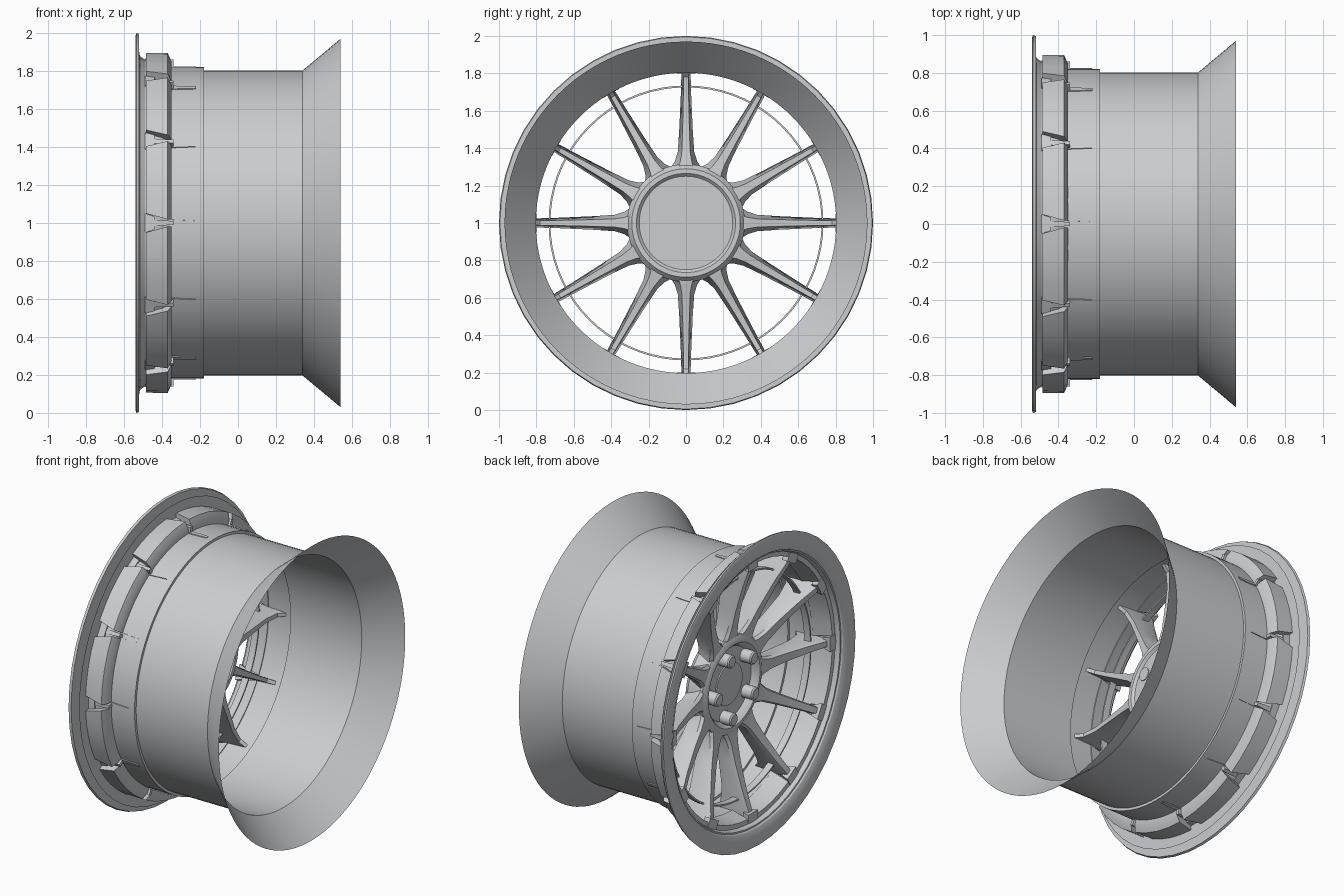
import bpy, bmesh, math
from math import sin, cos, pi, radians

cube = bpy.data.objects.get("Cube")
if cube:
    bpy.data.objects.remove(cube)

metal = bpy.data.materials.new("silver_grey")
metal.use_nodes = True
GREY = (0.6, 0.61, 0.63, 1)
metal.diffuse_color = GREY
metal.node_tree.nodes["Principled BSDF"].inputs["Base Color"].default_value = GREY
SPOKES = 12


def polar(x, r, a, side=0.0):
    """Point on the wheel: x along the axle, radius, angle, sideways offset."""
    return (x, r * cos(a) - side * sin(a), 1 + r * sin(a) + side * cos(a))


def finish(name, bm, recalc=True):
    if recalc:
        bmesh.ops.recalc_face_normals(bm, faces=bm.faces)
    mesh = bpy.data.meshes.new(name)
    bm.to_mesh(mesh)
    bm.free()
    mesh.materials.append(metal)
    obj = bpy.data.objects.new(name, mesh)
    bpy.context.collection.objects.link(obj)
    bpy.ops.object.select_all(action='DESELECT')
    obj.select_set(True)
    bpy.context.view_layer.objects.active = obj
    bpy.ops.object.shade_smooth_by_angle(angle=radians(30))
    return obj


def lathe(name, profile, sides=72, closed=False):
    bm = bmesh.new()
    rings = [[bm.verts.new(polar(x, r, 2 * pi * i / sides)) for i in range(sides)]
             for x, r in profile]
    pairs = list(zip(rings, rings[1:])) + ([(rings[-1], rings[0])] if closed else [])
    for a, b in pairs:
        for i in range(sides):
            j = (i + 1) % sides
            bm.faces.new((a[i], a[j], b[j], b[i]))
    return finish(name, bm)


def loft(bm, sections):
    """Skin a row of equal loops and cap both ends."""
    loops = [[bm.verts.new(p) for p in s] for s in sections]
    for a, b in zip(loops, loops[1:]):
        for i in range(len(a)):
            j = (i + 1) % len(a)
            bm.faces.new((a[i], a[j], b[j], b[i]))
    bm.faces.new(loops[0])
    bm.faces.new(loops[-1][::-1])


def cylinder(bm, x0, x1, r, y=0.0, z=1.0, sides=20, bevel=0.0):
    rings = [(x0, r - bevel), (x0 + bevel, r), (x1, r)] if bevel else [(x0, r), (x1, r)]
    loft(bm, [[(x, y + q * cos(2 * pi * i / sides), z + q * sin(2 * pi * i / sides))
               for i in range(sides)] for x, q in rings])


# Barrel with flared open end
lathe("barrel", [(-0.49, 0.86), (-0.40, 0.85), (-0.355, 0.82), (-0.18, 0.82),
                 (-0.18, 0.803), (0.34, 0.803), (0.54, 0.97)], sides=96)

# Rounded outer lip and the thin flange behind it
lathe("front_lip", [(-0.52, 0.995), (-0.535, 1.0), (-0.54, 0.985), (-0.54, 0.92),
                    (-0.525, 0.885), (-0.49, 0.86), (-0.515, 0.87), (-0.52, 0.90)],
      sides=48, closed=True)
lathe("rear_flange", [(-0.486, 0.86), (-0.486, 0.96)], sides=48)

# Raised blocks around the barrel, one between each pair of spokes
bm = bmesh.new()
for k in range(SPOKES):
    mid = 2 * pi * (k + 0.5) / SPOKES
    sections = []
    for t in (-1, -0.5, 0, 0.5, 1):
        front, back = mid + radians(11.8) * t, mid + radians(13.8) * t
        sections.append([polar(-0.485, 0.83, front), polar(-0.485, 0.895, front),
                         polar(-0.37, 0.895, back), polar(-0.35, 0.85, back),
                         polar(-0.35, 0.815, back)])
    loft(bm, sections)
finish("barrel_blocks", bm)

# Spokes: deep tapered blades that flare into the hub
stations = [  # radius, half width, front x, back x
    (0.25, 0.070, -0.335, -0.22), (0.30, 0.079, -0.34, -0.22),
    (0.33, 0.060, -0.345, -0.225), (0.38, 0.044, -0.355, -0.235),
    (0.50, 0.036, -0.38, -0.25), (0.68, 0.028, -0.43, -0.27),
    (0.78, 0.025, -0.465, -0.26), (0.825, 0.022, -0.475, -0.22)]
bm = bmesh.new()
for k in range(SPOKES):
    a = 2 * pi * k / SPOKES
    loft(bm, [[polar(f, r, a, -0.75 * w), polar(f + 0.02, r, a, -w),
               polar(b, r, a, -0.5 * w), polar(b, r, a, 0.5 * w),
               polar(f + 0.02, r, a, w), polar(f, r, a, 0.75 * w)]
              for r, w, f, b in stations])
finish("spokes", bm)

# Feet joining the spokes to the lip, with small nubs on the outside
bm = bmesh.new()
for k in range(SPOKES):
    a = 2 * pi * k / SPOKES
    for r0, r1, w, x0, x1 in ((0.80, 0.865, 0.05, -0.49, -0.44),
                              (0.80, 0.86, 0.015, -0.44, -0.34)):
        loft(bm, [[polar(x0, r, a, -w), polar(x1, r, a, -w * 0.7),
                   polar(x1, r, a, w * 0.7), polar(x0, r, a, w)] for r in (r0, r1)])
finish("spoke_feet", bm)

# Slim ring tying the spokes together
lathe("spoke_ring", [(-0.40, 0.725), (-0.40, 0.735), (-0.355, 0.735), (-0.355, 0.725)],
      closed=True)

# Hub with a raised rounded collar and recessed plate
lathe("hub", [(-0.31, 0.001), (-0.31, 0.235), (-0.335, 0.25), (-0.352, 0.268),
              (-0.352, 0.285), (-0.335, 0.315), (-0.23, 0.315), (-0.20, 0.29),
              (-0.20, 0.265), (-0.215, 0.25), (-0.215, 0.001)], closed=True)
bm = bmesh.new()
cylinder(bm, -0.318, -0.21, 0.135, sides=48)
finish("centre_cap", bm)

# Five wheel nuts, showing through the back of the hub
bm = bmesh.new()
for k in range(5):
    a = radians(72 * k - 3)
    cylinder(bm, -0.39, -0.21, 0.042, 0.205 * cos(a), 1 + 0.205 * sin(a), bevel=0.008)
finish("wheel_nuts", bm)
